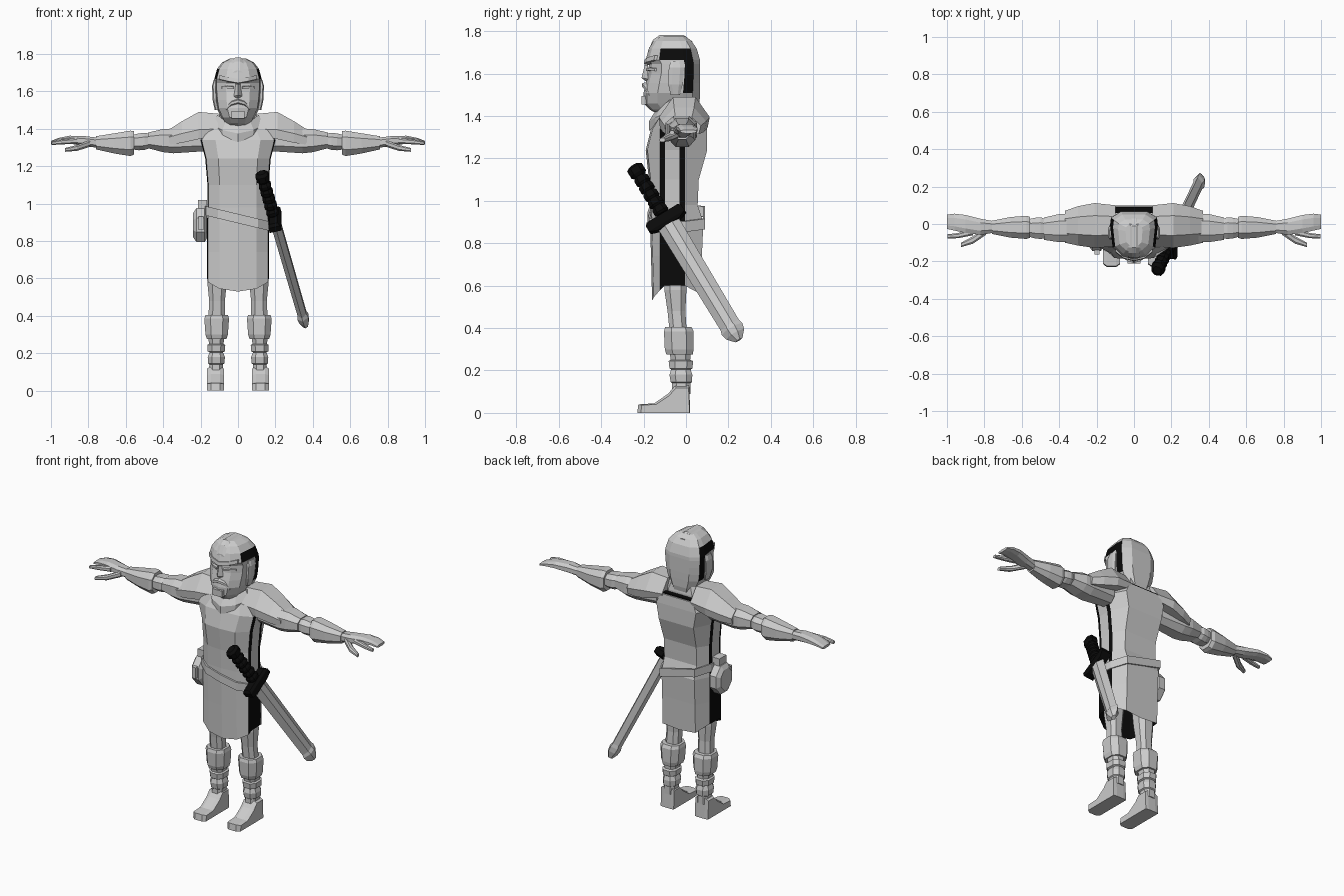
import bpy, bmesh, math
from mathutils import Vector


def material(name, rgb):
    m = bpy.data.materials.new(name)
    m.diffuse_color = (*rgb, 1)
    return m


GREY = material("plain grey", (0.6, 0.6, 0.6))
BLACK = material("black", (0.003, 0.003, 0.003))


def loft(name, rings, rule=None, mirror=False, mats=(GREY, BLACK), caps=True):
    """Skin a list of equal-length rings; rule(ring_index, centre) picks the colour."""
    bm = bmesh.new()
    vs = [[bm.verts.new(p) for p in r] for r in rings]
    n = len(rings[0])
    made = []
    for k in range(len(vs) - 1):
        for i in range(n):
            j = (i + 1) % n
            made.append((k, bm.faces.new((vs[k][i], vs[k][j], vs[k + 1][j], vs[k + 1][i]))))
    if caps:
        made.append((-1, bm.faces.new(vs[0])))
        made.append((len(vs), bm.faces.new(vs[-1])))
    for k, f in made:
        if rule and rule(k, f.calc_center_median()):
            f.material_index = 1
    bmesh.ops.recalc_face_normals(bm, faces=bm.faces[:])
    me = bpy.data.meshes.new(name)
    bm.to_mesh(me)
    bm.free()
    for m in mats:
        me.materials.append(m)
    ob = bpy.data.objects.new(name, me)
    bpy.context.collection.objects.link(ob)
    if mirror:
        mod = ob.modifiers.new("mirror", 'MIRROR')
        mod.use_mirror_merge = False
    return ob


OCT = [(1, .5), (.5, 1), (-.5, 1), (-1, .5), (-1, -.5), (-.5, -1), (.5, -1), (1, -.5)]


def along_x(name, secs, **kw):
    """Chamfered sections (x, yc, zc, ry, rz)."""
    return loft(name, [[(x, y + a * ry, z + b * rz) for a, b in OCT]
                       for x, y, z, ry, rz in secs], mirror=True, **kw)


def along_z(name, secs, **kw):
    """Chamfered sections (z, xc, yc, rx, ry)."""
    return loft(name, [[(x + a * rx, y + b * ry, z) for a, b in OCT]
                       for z, x, y, rx, ry in secs], **kw)


def both(half):
    """Complete a half outline that starts and ends on the centre line."""
    return half + [(-x, y, z) for x, y, z in reversed(half[1:-1])]


def box(name, lo, hi, **kw):
    return loft(name, [[(x, y, z) for x, y in ((lo[0], lo[1]), (hi[0], lo[1]),
                (hi[0], hi[1]), (lo[0], hi[1]))] for z in (lo[2], hi[2])], **kw)


# Tunic: front and back panels with dark open sides
def tunic_ring(z, w, yf, yb, dz=(0,) * 8):
    pts = [(0, yf), (.6 * w, yf + .008), (.97 * w, -.122), (w, -.10),
           (w, -.03), (.98 * w, -.005), (.7 * w, yb), (0, yb)]
    return both([(x, y, z + d) for (x, y), d in zip(pts, dz)])


HEM = (-.07, -.055, -.02, 0, 0, 0, -.04, -.05)


def tunic_colour(k, c):
    if k <= 0:
        return True
    if abs(c.x) < .14 or not -.122 < c.y < -.004 or c.z > 1.33:
        return False
    return c.z < .9 or c.y < -.1 or c.y > -.03


loft("tunic", [tunic_ring(.80, .15, -.15, .06), tunic_ring(.60, .165, -.16, .07, HEM),
               tunic_ring(.74, .165, -.165, .075), tunic_ring(.90, .165, -.17, .082),
               tunic_ring(.98, .163, -.17, .055), tunic_ring(1.10, .163, -.175, .06),
               tunic_ring(1.24, .175, -.19, .10), tunic_ring(1.34, .2, -.165, .10),
               tunic_ring(1.40, .16, -.13, .095)], tunic_colour)

# Sloping belt
belt = []
for z, grow in ((.895, 0), (.895, .01), (.945, .01), (.945, 0)):
    r = tunic_ring(z, .167 + grow, -.172 - grow, .08 + grow)
    belt.append([(x, y, zz - .24 * x) for x, y, zz in r])
loft("belt", belt, caps=False)

# Neck cowl dipping at the front, and the dark gap behind the neck
cowl = []
for z, w, yf, yb, dip in ((1.37, .13, -.175, .06, .04), (1.42, .14, -.175, .06, .045),
                          (1.475, .11, -.15, .05, .06), (1.43, .08, -.11, .03, .03)):
    cowl.append(both([(0, yf, z - dip), (.6 * w, yf + .03, z - .6 * dip), (w, -.08, z),
                      (w, .01, z), (.6 * w, yb, z), (0, yb, z)]))
loft("cowl", cowl)
box("nape_gap", (-.1, .06, 1.402), (.1, .09, 1.409), mats=(BLACK,))

# Head and hood with a dark band at each side
def head_ring(z, w, yf, yb):
    def at(f):
        return yf + f * (yb - yf)
    return both([(0, yf, z), (.5 * w, yf + .015, z), (.9 * w, at(.25), z), (w, at(.7), z),
                 (.96 * w, at(.87), z), (.55 * w, yb, z), (0, yb, z)])


def head_colour(k, c):
    if abs(c.x) < .085:
        return False
    return (1.49 < c.z < 1.73 and -.03 < c.y < .035) or (1.66 < c.z < 1.73 and -.11 < c.y < -.03)


loft("head", [head_ring(*r) for r in (
    (1.39, .07, -.10, .04), (1.43, .075, -.17, .058), (1.46, .09, -.20, .064),
    (1.51, .115, -.20, .066), (1.555, .122, -.19, .067), (1.60, .126, -.178, .067),
    (1.645, .128, -.175, .067), (1.665, .127, -.19, .066), (1.72, .112, -.175, .05),
    (1.755, .085, -.155, .025), (1.775, .045, -.13, 0))], head_colour)

# Face: brow, eyelids, nose, moustache, chin and cheek guards
loft("brow", [[(x, y - .006, z), (x, y + .02, z - .005), (x, y + .02, z + .022),
               (x, y - .002, z + .022)]
              for x, y, z in ((-.1, -.145, 1.665), (-.055, -.18, 1.655), (0, -.193, 1.645),
                              (.055, -.18, 1.655), (.1, -.145, 1.665))])
loft("nose", [[(-.012, -.18, 1.64), (.012, -.18, 1.64), (0, -.195, 1.64)],
              [(-.022, -.18, 1.575), (.022, -.18, 1.575), (0, -.21, 1.58)],
              [(-.015, -.18, 1.565), (.015, -.18, 1.565), (0, -.19, 1.565)]])
loft("eyelid", [[(x, y, z), (x, y + .02, z), (x, y + .02, z + .016), (x, y, z + .012)]
                for x, y, z in ((.022, -.188, 1.612), (.055, -.175, 1.616),
                                (.088, -.148, 1.612))], mirror=True)
loft("moustache", [[(x, y, z), (x, y + .02, z - .01), (x, y + .02, z + .02), (x, y, z + .014)]
                   for x, y, z in ((0, -.208, 1.54), (.035, -.198, 1.53),
                                   (.065, -.178, 1.50))], mirror=True)
box("chin", (-.035, -.21, 1.455), (.035, -.18, 1.495))
along_z("cheek_guard", [(1.50, .112, -.05, .012, .022), (1.55, .123, -.05, .012, .034),
                        (1.63, .127, -.045, .012, .036), (1.66, .12, -.045, .01, .026)],
        mirror=True)
loft("hood_ridge", [[(-.03, y, z), (-.012, y, z + .012), (.012, y, z + .012), (.03, y, z)]
                    for y, z in ((-.178, 1.70), (-.155, 1.748), (-.125, 1.77),
                                 (-.01, 1.77), (.03, 1.74))])

# Shoulder capes
loft("shoulder_cape", [[(x, y0 + .005, lo), (x, y0, mid), (x, y0 * .4 - .01, top),
                        (x, y1 * .4, top), (x, y1, mid), (x, y1 - .01, lo)]
                       for x, y0, y1, top, mid, lo in (
    (.10, -.12, .10, 1.48, 1.40, 1.37), (.21, -.128, .112, 1.49, 1.395, 1.345),
    (.30, -.115, .095, 1.44, 1.375, 1.325), (.37, -.10, .07, 1.395, 1.355, 1.315))],
    mirror=True)

# Arms
along_x("upper_arm", [(.18, -.02, 1.34, .06, .06), (.345, -.022, 1.335, .075, .066),
                      (.40, -.022, 1.337, .075, .062), (.48, -.025, 1.338, .06, .042)])
along_x("elbow", [(.47, -.025, 1.335, .05, .038), (.50, -.022, 1.333, .058, .046),
                  (.53, -.022, 1.33, .055, .045), (.58, -.02, 1.328, .042, .036)])
along_x("forearm", [(.555, -.018, 1.325, .055, .062), (.575, -.018, 1.322, .062, .068),
                    (.66, -.018, 1.322, .055, .054), (.76, -.018, 1.325, .035, .035)])
along_x("hand", [(.745, -.016, 1.325, .03, .027), (.82, -.015, 1.334, .043, .027),
                 (.90, .0, 1.342, .048, .021), (.96, .01, 1.338, .045, .013),
                 (1.0, .012, 1.327, .038, .008)])
along_x("index_finger", [(.86, -.042, 1.335, .018, .016), (.94, -.062, 1.33, .014, .013),
                         (.998, -.066, 1.322, .011, .009)])
along_x("thumb", [(.79, -.035, 1.322, .022, .018), (.86, -.085, 1.298, .02, .016),
                  (.925, -.112, 1.287, .012, .01)])

# Legs, boot cuffs, wrapped shins
along_z("thigh", [(.78, .095, -.05, .055, .06), (.58, .112, -.05, .052, .052),
                  (.48, .112, -.045, .042, .042), (.36, .115, -.035, .045, .04)], mirror=True)
along_z("boot_cuff", [(.275, .114, -.03, .052, .062), (.30, .114, -.032, .06, .068),
                      (.385, .114, -.034, .066, .07), (.405, .114, -.036, .06, .062)],
        mirror=True)
along_z("shin", [(.29, .116, -.028, .045, .05), (.25, .116, -.026, .038, .046),
                 (.245, .116, -.024, .048, .058), (.21, .116, -.024, .046, .054),
                 (.205, .116, -.024, .036, .046), (.18, .116, -.024, .046, .054),
                 (.145, .116, -.022, .043, .05), (.14, .117, -.022, .036, .044),
                 (.09, .118, -.022, .038, .044)], mirror=True)

# Feet: side profile skinned across the width
foot = [(.02, 0), (.015, .13), (-.05, .13), (-.085, .09), (-.15, .045), (-.225, .04), (-.23, 0)]
loft("foot", [[(x, -.02 + (y + .02) * s, z * t) for y, z in foot]
              for x, s, t in ((.075, .93, .9), (.095, 1, 1), (.145, 1, 1), (.167, .92, .9))],
     mirror=True)

# Octagonal pouch with clasp and hanger
def disc(x, r):
    return [(x, -.065 + .88 * r * math.cos(a), .885 + r * math.sin(a))
            for a in (math.pi / 8 + i * math.pi / 4 for i in range(8))]


loft("pouch", [disc(-.165, .075), disc(-.178, .098), disc(-.222, .098), disc(-.24, .07)])
box("pouch_hanger", (-.215, -.10, .95), (-.165, -.03, 1.02))
box("pouch_clasp", (-.212, -.163, .86), (-.185, -.14, .93))

# Sheathed sword, built along its own axis
P0, P1 = Vector((.13, -.235, 1.145)), Vector((.36, .245, .35))
D = (P1 - P0).normalized()
N = (Vector((1, 0, 0)) - D * D.x).normalized()
B = D.cross(N)


def sword_part(name, secs, shape, **kw):
    return loft(name, [[P0 + D * t + B * (a * u) + N * (b * v) for a, b in shape]
                       for t, u, v in secs], **kw)


HEX = [(1, 0), (.35, 1), (-.35, 1), (-1, 0), (-.35, -1), (.35, -1)]
SQUARE = [(1, 1), (-1, 1), (-1, -1), (1, -1)]
grip = [(-.025, .022, .02), (-.012, .04, .034), (.02, .04, .034), (.035, .026, .024)]
for i in range(5):
    t = .05 + i * .042
    grip += [(t, .036, .032), (t + .018, .036, .032), (t + .028, .026, .024)]
sword_part("sword_grip", grip, OCT, mats=(BLACK,))
sword_part("sword_guard", [(.25, .085, .022), (.265, .098, .032), (.295, .098, .032),
                           (.31, .06, .026)], SQUARE, mats=(BLACK,))
sword_part("scabbard", [(.295, .056, .026), (.60, .053, .025), (.88, .05, .024),
                        (.90, .056, .03), (.93, .05, .026), (.965, .02, .012)], HEX)
